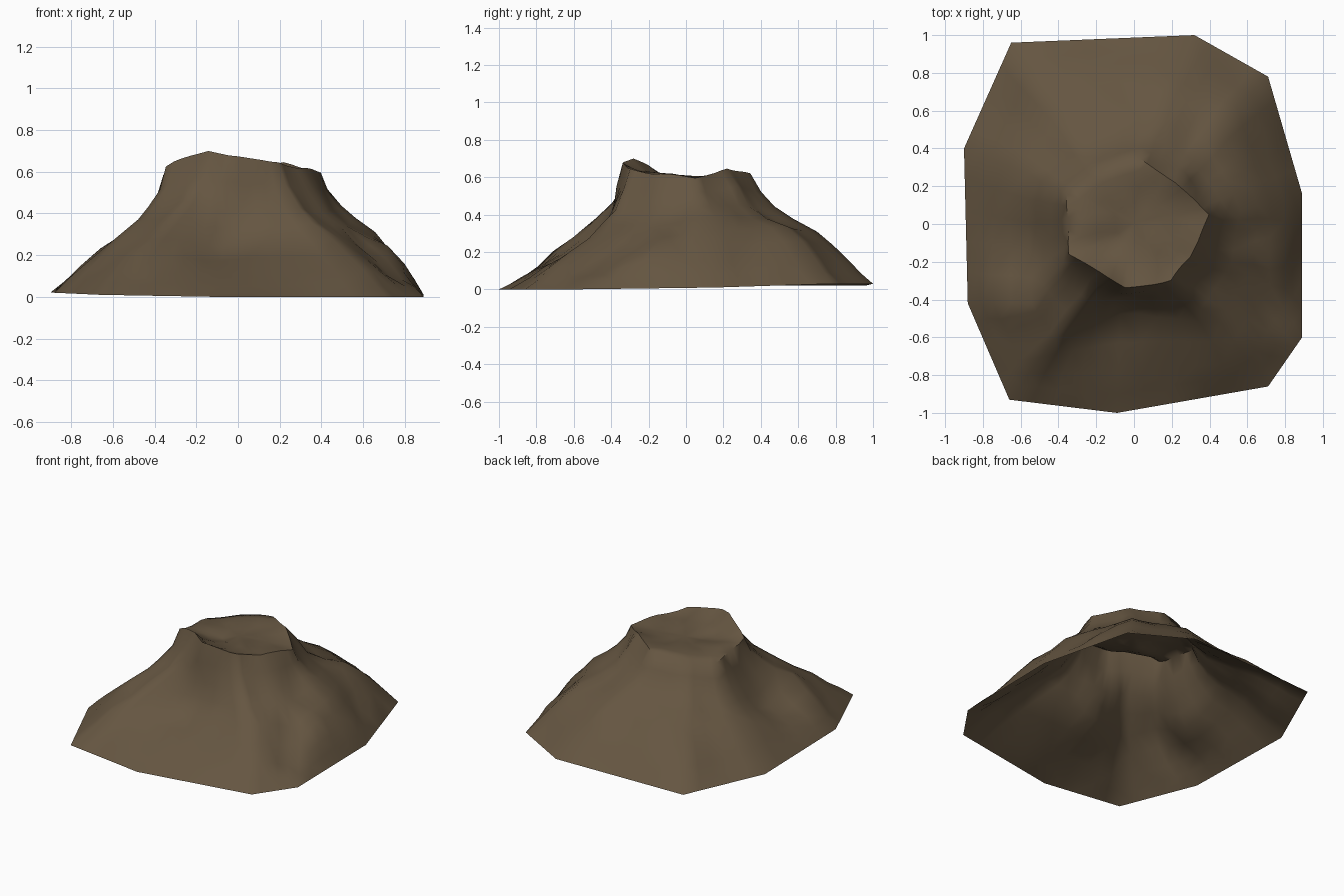
import bpy, bmesh, math
from mathutils import Vector, noise

cube = bpy.data.objects.get("Cube")
if cube:
    bpy.data.objects.remove(cube, do_unlink=True)

rock = bpy.data.materials.new("brown rock")
rock.use_nodes = True
colour = (0.13, 0.092, 0.053, 1)
rock.diffuse_color = colour
bsdf = rock.node_tree.nodes["Principled BSDF"]
bsdf.inputs["Base Color"].default_value = colour
bsdf.inputs["Roughness"].default_value = 0.9

# Outlines of the mound, clockwise from the back corner
foot = [(-.65, .96, .02), (.32, 1, .03), (.71, .78, .03), (.89, .16, .01), (.89, -.6, 0),
        (.71, -.86, 0), (-.09, -1, 0), (-.66, -.93, .01), (-.88, -.42, .02), (-.9, .4, .02)]
shoulder = [(-.4, .6, .28), (.15, .7, .31), (.47, .54, .33), (.65, .1, .32), (.64, -.22, .27),
            (.45, -.52, .28), (-.08, -.47, .24), (-.42, -.6, .27), (-.55, -.42, .32), (-.56, .27, .27)]
rim = [(-.2, .28, .6), (.03, .35, .62), (.22, .22, .65), (.4, .06, .6), (.3, -.18, .61),
       (.2, -.3, .65), (-.04, -.34, .67), (-.15, -.28, .7), (-.34, -.16, .65), (-.36, .16, .57)]

# Gullies and spurs: centre x, y, radius, height
features = [
    (-.6, -.2, .14, -.07), (-.48, -.1, .14, -.08), (-.62, .3, .14, .03),    # left gully
    (.62, -.28, .08, -.05), (.73, -.45, .1, -.06), (.76, -.15, .09, .04),   # right gully and ridge
    (-.03, .7, .1, -.04), (.3, .44, .09, -.03),                             # hollows at the back
    (-.3, -.46, .08, .03), (-.12, -.1, .1, -.03), (.1, -.12, .08, .02),     # front spur and summit
]
STEPS = 5


def outline(points):
    """Resample a polygon so every side has the same number of steps."""
    pts = [Vector(p) for p in points]
    return [a.lerp(b, i / STEPS) for a, b in zip(pts, pts[1:] + pts[:1]) for i in range(STEPS)]


def between(lower, upper, across, rise):
    """Ring between two others, with its own pull inwards and upwards."""
    ring = []
    for a, b in zip(lower, upper):
        p = a.lerp(b, across)
        p.z = a.z + (b.z - a.z) * rise
        ring.append(p)
    return ring


def weather(p):
    """Carve the gullies and roughen the surface."""
    lift = sum(height * math.exp(-((p.x - x) ** 2 + (p.y - y) ** 2) / radius ** 2)
               for x, y, radius, height in features)
    p = p + noise.noise_vector(p * 6) * .018
    p.z = max(p.z + lift, .01)
    return p


# Mound: an open shell from the foot up to the rim and over the hollow summit
low, mid, top = outline(foot), outline(shoulder), outline(rim)
centre = Vector((0, 0, .605))
summit = [centre] * len(top)
rings = [between(low, mid, .2, .22), between(low, mid, .4, .44), between(low, mid, .7, .74), mid,
         between(mid, top, .35, .2), between(mid, top, .62, .4), between(mid, top, .85, .7), top,
         between(top, summit, .2, .6), between(top, summit, .45, .85), between(top, summit, .7, 1)]
bm = bmesh.new()
grid = [[bm.verts.new(p) for p in low]]
grid += [[bm.verts.new(weather(p)) for p in ring] for ring in rings]
for lower, upper in zip(grid, grid[1:]):
    for i in range(len(lower)):
        j = (i + 1) % len(lower)
        bm.faces.new((lower[i], lower[j], upper[j], upper[i]))
tip = bm.verts.new(weather(centre))
for i, v in enumerate(grid[-1]):
    bm.faces.new((v, grid[-1][(i + 1) % len(low)], tip))
bmesh.ops.triangulate(bm, faces=bm.faces)
bmesh.ops.recalc_face_normals(bm, faces=bm.faces)

mesh = bpy.data.meshes.new("mound")
bm.to_mesh(mesh)
bm.free()
mesh.materials.append(rock)
mound = bpy.data.objects.new("mound", mesh)
bpy.context.collection.objects.link(mound)
bpy.ops.object.select_all(action="DESELECT")
mound.select_set(True)
bpy.context.view_layer.objects.active = mound
bpy.ops.object.shade_smooth_by_angle(angle=math.radians(60))
